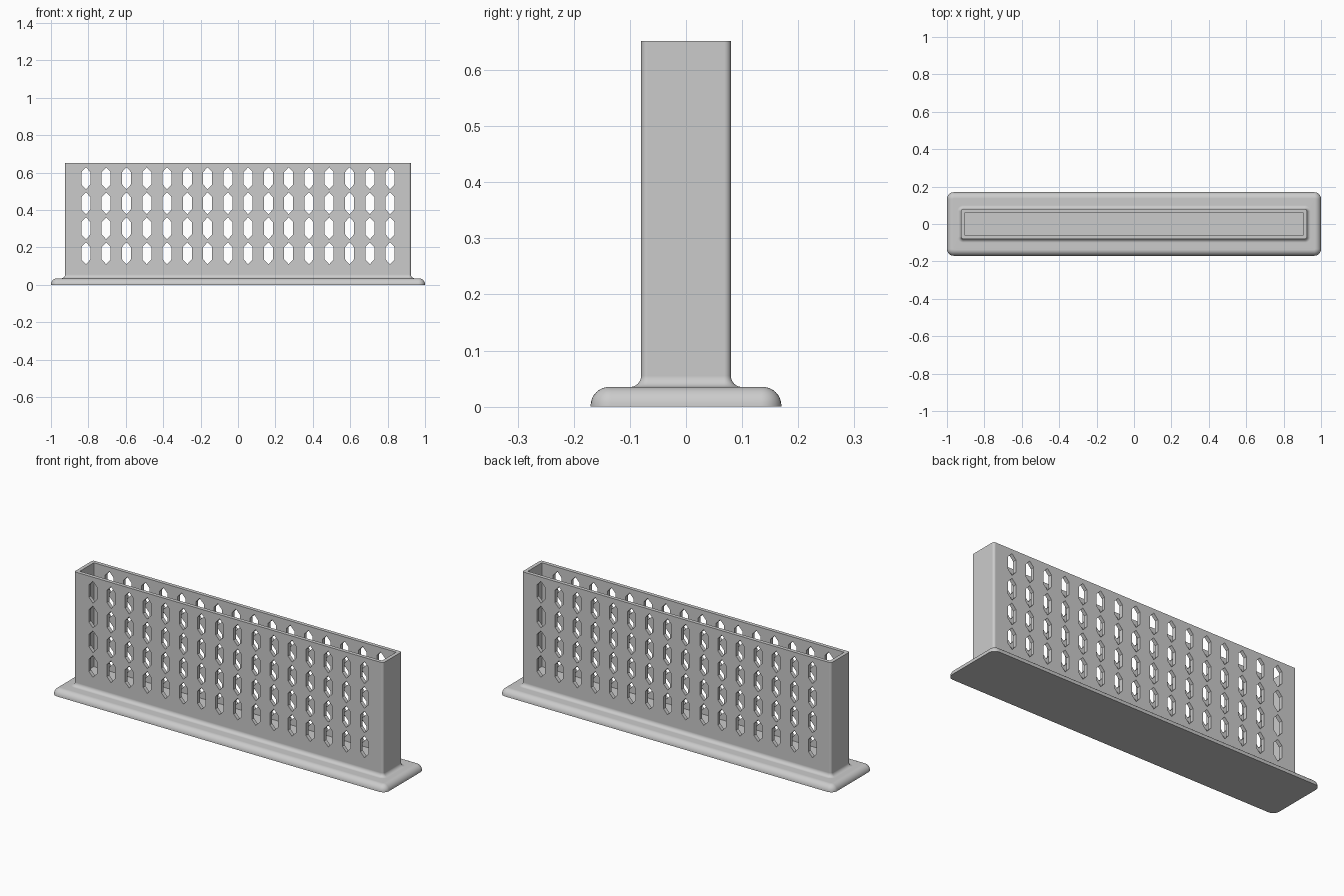
import bpy, bmesh, math

if "Cube" in bpy.data.objects:
    bpy.data.objects.remove(bpy.data.objects["Cube"], do_unlink=True)

gray = bpy.data.materials.new("plain gray")
gray.use_nodes = True
COLOR = (0.6, 0.6, 0.6, 1)
gray.diffuse_color = COLOR
gray.node_tree.nodes["Principled BSDF"].inputs["Base Color"].default_value = COLOR


def make_object(name, bm):
    bmesh.ops.recalc_face_normals(bm, faces=bm.faces)
    mesh = bpy.data.meshes.new(name)
    bm.to_mesh(mesh)
    bm.free()
    mesh.materials.append(gray)
    obj = bpy.data.objects.new(name, mesh)
    bpy.context.collection.objects.link(obj)
    return obj


def rounded_ring(bm, hx, hy, r, z, steps=6):
    """Closed loop of vertices around a rectangle with round corners."""
    ring = []
    for q, (sx, sy) in enumerate([(1, 1), (-1, 1), (-1, -1), (1, -1)]):
        for i in range(steps + 1):
            a = (q + i / steps) * math.pi / 2
            ring.append(bm.verts.new((sx * (hx - r) + r * math.cos(a),
                                      sy * (hy - r) + r * math.sin(a), z)))
    return ring


def bridge(bm, a, b):
    n = len(a)
    for i in range(n):
        j = (i + 1) % n
        bm.faces.new((a[i], a[j], b[j], b[i]))


# Sizes
WALL_X, WALL_Y, WALL_R, TOP = 0.925, 0.08, 0.012, 0.652
BASE_X, BASE_Y, BASE_R, BASE_TOP = 1.0, 0.17, 0.036, 0.035
ROUND, FILLET, THICK, FLOOR, SEG = 0.033, 0.02, 0.02, 0.09, 8

# Bin body: rounded base, filleted wall, rim, hollow inside
bm = bmesh.new()
rings = [rounded_ring(bm, BASE_X, BASE_Y, BASE_R, 0)]
for i in range(SEG + 1):
    a = i / SEG * math.pi / 2
    d = ROUND * (1 - math.cos(a))
    rings.append(rounded_ring(bm, BASE_X - d, BASE_Y - d, BASE_R - d,
                              BASE_TOP - ROUND + ROUND * math.sin(a)))
for i in range(SEG + 1):
    a = i / SEG * math.pi / 2
    d = FILLET * (1 - math.sin(a))
    rings.append(rounded_ring(bm, WALL_X + d, WALL_Y + d, WALL_R + d,
                              BASE_TOP + FILLET * (1 - math.cos(a))))
rings.append(rounded_ring(bm, WALL_X, WALL_Y, WALL_R, TOP))
for z in (TOP, FLOOR):
    rings.append(rounded_ring(bm, WALL_X - THICK, WALL_Y - THICK, 0.003, z))
for low, high in zip(rings, rings[1:]):
    bridge(bm, low, high)
bm.faces.new(rings[0])
bm.faces.new(rings[-1])
body = make_object("perforated_bin", bm)

# Cutter: grid of tall hexagonal prisms through both long walls
COLS, ROWS, PITCH_X, PITCH_Z, FIRST_Z = 16, 4, 0.1084, 0.1337, 0.169
HALF_W, HALF_H, SIDE = 0.024, 0.059, 0.033
outline = [(0, -HALF_H), (HALF_W, -SIDE), (HALF_W, SIDE),
           (0, HALF_H), (-HALF_W, SIDE), (-HALF_W, -SIDE)]
bm = bmesh.new()
for c in range(COLS):
    for r in range(ROWS):
        x = (c - (COLS - 1) / 2) * PITCH_X
        z = FIRST_Z + r * PITCH_Z
        ends = [[bm.verts.new((x + u, y, z + v)) for u, v in outline]
                for y in (-0.13, 0.13)]
        bridge(bm, *ends)
        for end in ends:
            bm.faces.new(end)
cutter = make_object("hole_cutter", bm)
cutter.hide_render = True

bpy.ops.object.select_all(action='DESELECT')
body.select_set(True)
bpy.context.view_layer.objects.active = body
cut = body.modifiers.new("holes", 'BOOLEAN')
cut.operation = 'DIFFERENCE'
cut.solver = 'EXACT'
cut.object = cutter
bpy.ops.object.modifier_apply(modifier=cut.name)
bpy.data.objects.remove(cutter, do_unlink=True)

# Smooth rounded edges, flat walls
bpy.ops.object.shade_smooth_by_angle(angle=math.radians(30))
weighted = body.modifiers.new("weighted_normals", 'WEIGHTED_NORMAL')
weighted.keep_sharp = True
